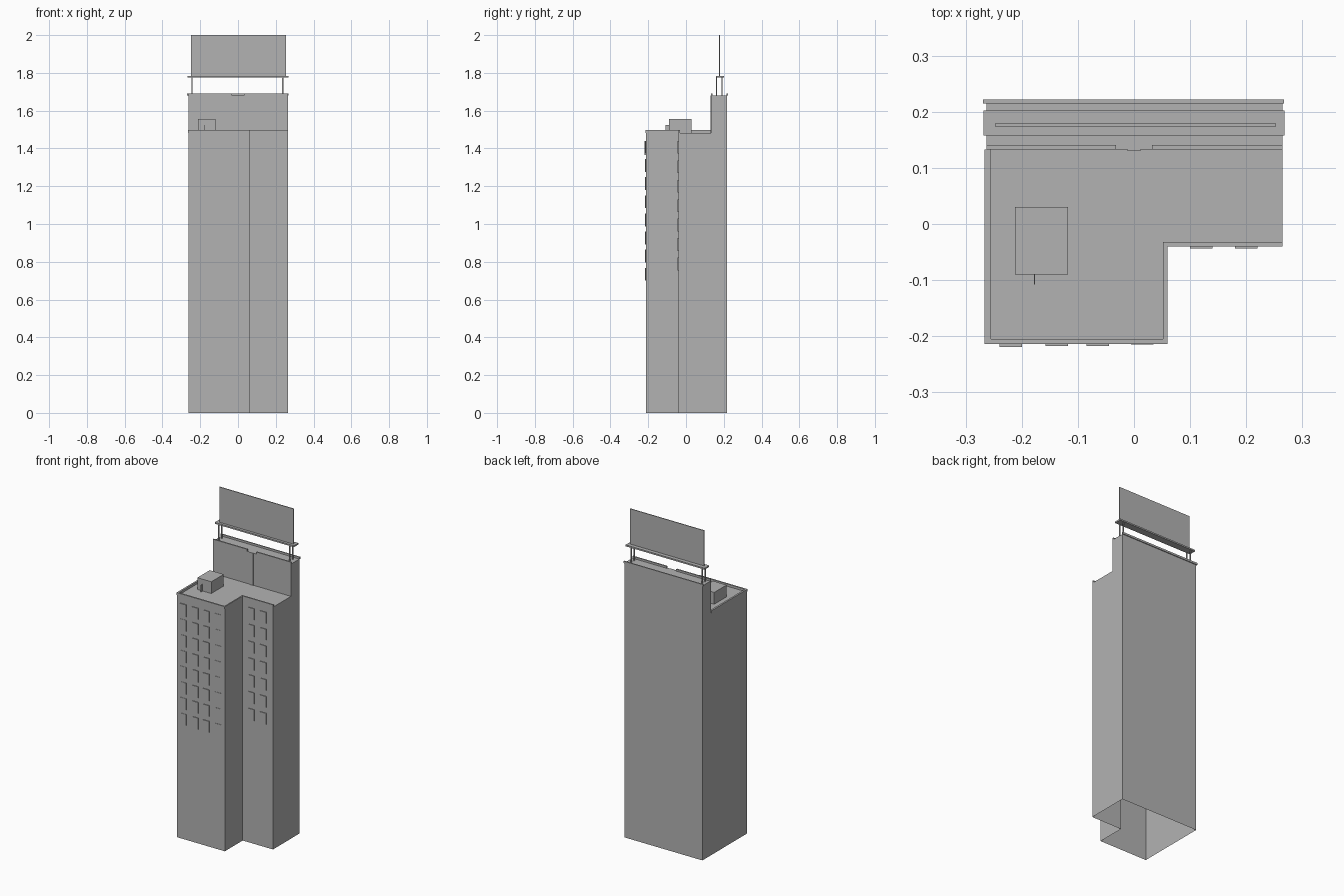
import bpy
import bmesh

cube = bpy.data.objects.get("Cube")
if cube:
    bpy.data.objects.remove(cube, do_unlink=True)

# One flat concrete colour for everything
grey = bpy.data.materials.new("concrete_grey")
grey.use_nodes = True
colour = (0.45, 0.45, 0.45, 1)
grey.diffuse_color = colour
bsdf = grey.node_tree.nodes["Principled BSDF"]
bsdf.inputs["Base Color"].default_value = colour
bsdf.inputs["Roughness"].default_value = 0.8

# Main planes of the building
LEFT, RIGHT, INNER = -0.263, 0.265, 0.06
FRONT, STEP, TOWER, BACK = -0.213, -0.04, 0.133, 0.217
ROOF, ROOF_RIM, TOP, TOP_RIM = 1.483, 1.497, 1.68, 1.692
RIM = 0.008


def finish(name, bm):
    mesh = bpy.data.meshes.new(name)
    bm.to_mesh(mesh)
    bm.free()
    mesh.materials.append(grey)
    obj = bpy.data.objects.new(name, mesh)
    bpy.context.collection.objects.link(obj)
    return obj


def add_box(bm, x, y, z):
    """Add a box given its (low, high) range on each axis."""
    verts = bmesh.ops.create_cube(bm, size=1)["verts"]
    for v in verts:
        v.co = [r[0] if c < 0 else r[1] for c, r in zip(v.co, (x, y, z))]


def boxes(name, *ranges):
    bm = bmesh.new()
    for r in ranges:
        add_box(bm, *r)
    return finish(name, bm)


def raise_faces(bm, faces, height):
    new = bmesh.ops.extrude_face_region(bm, geom=faces)["geom"]
    for v in new:
        if isinstance(v, bmesh.types.BMVert):
            v.co.z = height
    return [f for f in new if isinstance(f, bmesh.types.BMFace)]


# Hollow L-shaped body with a taller strip at the back, open underneath
bm = bmesh.new()
outline = [(LEFT, FRONT), (INNER, FRONT), (INNER, STEP), (RIGHT, STEP),
           (RIGHT, TOWER), (LEFT, TOWER), (RIGHT, BACK), (LEFT, BACK)]
v = [bm.verts.new((x, y, 0)) for x, y in outline]
plan = [bm.faces.new(v[:6]), bm.faces.new((v[5], v[4], v[6], v[7]))]
roofs = raise_faces(bm, plan, ROOF)
strip = [f for f in roofs if f.calc_center_median().y > TOWER]
raise_faces(bm, strip, TOP)
bm.normal_update()
hidden = [f for f in bm.faces if abs(f.normal.z) > 0.9 and
          (f.calc_center_median().z < 0.01 or
           (f.calc_center_median().y > TOWER and f.calc_center_median().z < TOP - 0.01))]
inner_walls = [f for f in bm.faces if f not in hidden and
               all(abs(p.co.y - TOWER) < 0.001 for p in f.verts) and
               f.calc_center_median().z < ROOF - 0.01]
bmesh.ops.delete(bm, geom=hidden + inner_walls, context="FACES")
bmesh.ops.recalc_face_normals(bm, faces=bm.faces[:])
finish("building_body", bm)

# Low parapets
z = (ROOF, ROOF_RIM)
boxes("roof_parapet",
      ((LEFT - 0.003, LEFT + RIM), (FRONT, TOWER), z),
      ((LEFT - 0.003, INNER), (FRONT - 0.001, FRONT + RIM), z),
      ((INNER - RIM, INNER), (FRONT, STEP + RIM), z),
      ((INNER - RIM, RIGHT), (STEP, STEP + RIM), z))
z = (TOP, TOP_RIM)
boxes("tower_parapet",
      ((LEFT, -0.032), (TOWER, TOWER + RIM), z),
      ((0.032, RIGHT), (TOWER, TOWER + RIM), z),
      ((LEFT - 0.006, RIGHT + 0.002), (BACK - 0.002, BACK + 0.005), z))
boxes("tower_drain", ((-0.012, 0.012), (TOWER - 0.003, TOWER + 0.002), (ROOF, TOP)))

# Roof access hut with its door standing open
boxes("roof_hut", ((-0.212, -0.118), (-0.09, 0.03), (ROOF, 1.555)))
boxes("hut_door", ((-0.178, -0.176), (-0.108, -0.09), (ROOF, 1.525)))

# Billboard on four posts
boxes("billboard_posts", *[((x - 0.003, x + 0.003), (y - 0.003, y + 0.003), (TOP, 1.777))
                           for x in (-0.243, 0.237) for y in (0.162, 0.19)])
boxes("billboard_platform", ((-0.268, 0.268), (0.158, 0.202), (1.775, 1.784)))
boxes("billboard_panel", ((-0.248, 0.253), (0.174, 0.179), (1.784, 2.0)))


# Window plates in regular columns
def windows(name, columns, wall, rows, pitch):
    bm = bmesh.new()
    for x, depth in columns:
        for row in range(rows):
            top = 1.44 - row * pitch
            add_box(bm, (x, x + 0.04), (wall - depth, wall + 0.001), (top - 0.068, top))
    finish(name, bm)


windows("front_windows", [(-0.24, 0.002), (-0.158, 0.004), (-0.085, 0.004), (-0.005, 0.002)],
        FRONT, 8, 0.096)
boxes("front_corner_window", ((-0.24, -0.2), (FRONT - 0.006, FRONT), (1.365, 1.44)))
windows("side_wing_windows", [(0.1, 0.004), (0.18, 0.004)], STEP, 7, 0.103)
